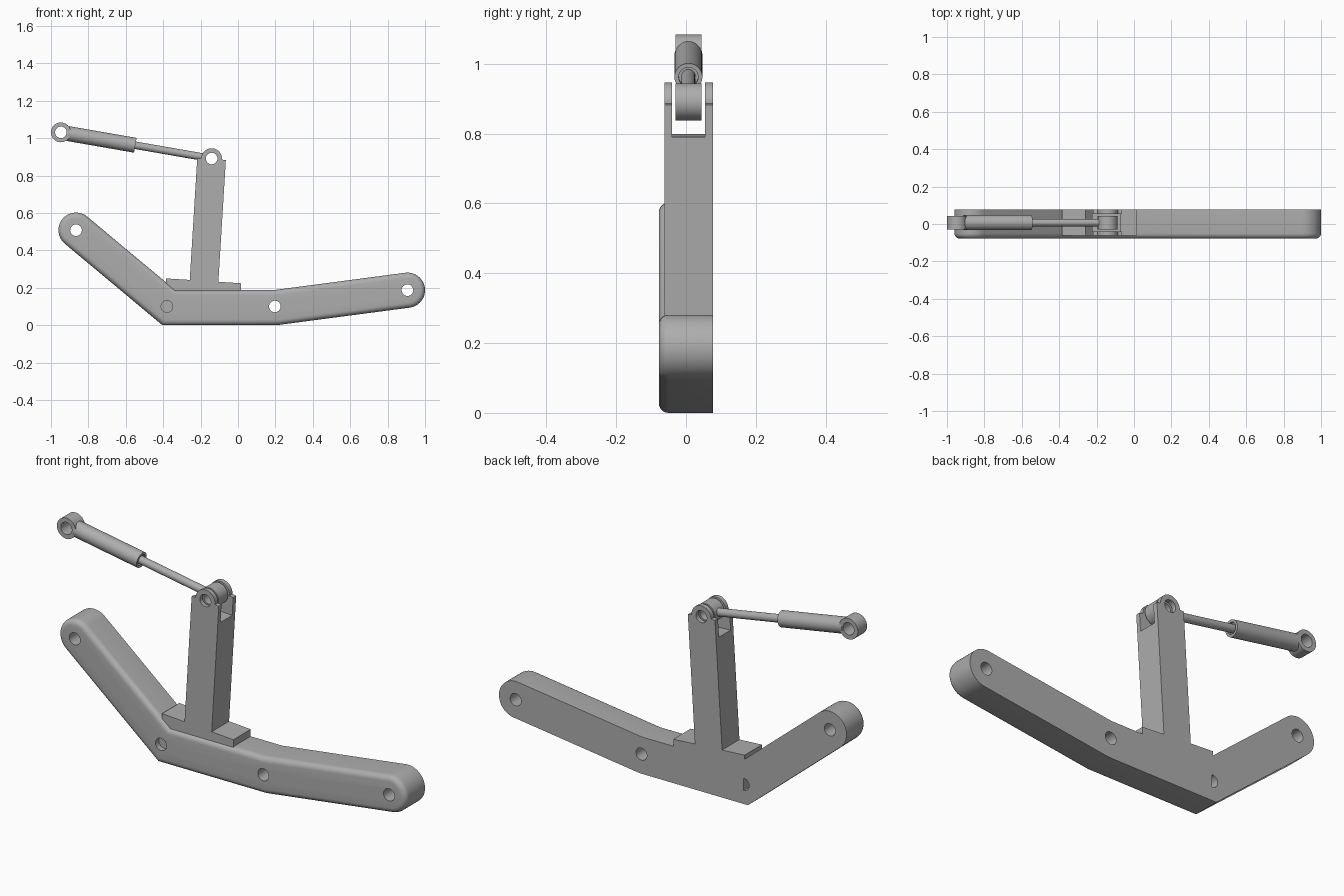
import bpy, bmesh
from math import sin, cos, pi, atan2, radians, hypot
from mathutils import Vector, Matrix

cube = bpy.data.objects.get("Cube")
if cube:
    bpy.data.objects.remove(cube, do_unlink=True)

steel = bpy.data.materials.new("grey_steel")
steel.use_nodes = True
GREY = (0.42, 0.42, 0.42, 1)
steel.diffuse_color = GREY
steel.node_tree.nodes["Principled BSDF"].inputs["Base Color"].default_value = GREY


def arc(cx, cz, r, start, end, steps=24):
    return [(cx + r * cos(start + (end - start) * i / steps),
             cz + r * sin(start + (end - start) * i / steps)) for i in range(steps + 1)]


def circle(cx, cz, r):
    return arc(cx, cz, r, 0, 2 * pi, 40)[:-1]


def make_object(name, bm):
    bmesh.ops.recalc_face_normals(bm, faces=bm.faces)
    mesh = bpy.data.meshes.new(name)
    bm.to_mesh(mesh)
    bm.free()
    mesh.materials.append(steel)
    obj = bpy.data.objects.new(name, mesh)
    bpy.context.collection.objects.link(obj)
    return obj


def prism(name, outline, y0, y1, front_round=0):
    """Extrude an x-z outline along y, optionally rounding the front rim."""
    bm = bmesh.new()
    front = bm.faces.new([bm.verts.new((x, y0, z)) for x, z in outline])
    rim = list(front.edges)
    out = bmesh.ops.extrude_face_region(bm, geom=[front], use_keep_orig=True)
    moved = [g for g in out["geom"] if isinstance(g, bmesh.types.BMVert)]
    bmesh.ops.translate(bm, verts=moved, vec=(0, y1 - y0, 0))
    if front_round:
        bmesh.ops.bevel(bm, geom=rim, offset=front_round, segments=5,
                        profile=0.5, affect='EDGES')
    return make_object(name, bm)


def cut(obj, outline, y0, y1):
    cutter = prism("cutter", outline, y0, y1)
    cutter.hide_render = True
    mod = obj.modifiers.new("cut", 'BOOLEAN')
    mod.operation = 'DIFFERENCE'
    mod.solver = 'EXACT'
    mod.object = cutter
    bpy.context.view_layer.objects.active = obj
    bpy.ops.object.modifier_apply(modifier=mod.name)
    bpy.data.objects.remove(cutter, do_unlink=True)


def lathe(name, profile, origin, direction, sides=32):
    """Closed (distance, radius) profile turned about an axis."""
    bm = bmesh.new()
    rings = [[bm.verts.new((r * cos(2 * pi * k / sides), r * sin(2 * pi * k / sides), d))
              for k in range(sides)] for d, r in profile]
    for a, b in zip(rings, rings[1:]):
        for k in range(sides):
            n = (k + 1) % sides
            bm.faces.new((a[k], a[n], b[n], b[k]))
    bm.faces.new(rings[0])
    bm.faces.new(rings[-1])
    turn = direction.to_track_quat('Z', 'Y').to_matrix().to_4x4()
    bm.transform(Matrix.Translation(origin) @ turn)
    return make_object(name, bm)


# Bent beam: constant-width bar with round ends
HALF_Y, R, HOLE = 0.078, 0.094, 0.031
left_end, bend_a, bend_b, right_end = (-0.866, 0.508), (-0.37, R), (0.2, R), (0.906, 0.187)
slope_l = atan2(left_end[1] - R, left_end[0] - bend_a[0])
slope_r = atan2(right_end[1] - R, right_end[0] - bend_b[0])


def miter(point, half_angle, side):
    return (point[0] + side * R * abs(sin(half_angle) / cos(half_angle))
            * (1 if half_angle > 0 else -1), point[1] + side * R)


turn_l, turn_r = (pi - slope_l) / 2, -slope_r / 2
outline = [miter(bend_a, turn_l, -1), miter(bend_b, turn_r, -1)]
outline += arc(*right_end, R, slope_r - pi / 2, slope_r + pi / 2)
outline += [miter(bend_b, turn_r, 1), miter(bend_a, turn_l, 1)]
outline += arc(*left_end, R, slope_l - pi / 2, slope_l + pi / 2)
beam = prism("bent_beam", outline, -HALF_Y, HALF_Y, front_round=0.028)
for x, z in (left_end, (0.197, 0.1), right_end):
    cut(beam, circle(x, z, HOLE), -0.2, 0.2)
# Blind hole at the sharp bend, half covered at the back
cut(beam, circle(-0.38, 0.1, HOLE), -0.2, -0.05)
cut(beam, arc(-0.38, 0.1, HOLE, pi / 2, 3 * pi / 2), 0.02, 0.2)

# Upright post with foot plate and forked top
pin = (-0.141, 0.891)
post_shape = [(-0.385, 0.15), (0.017, 0.15), (0.017, 0.224), (-0.105, 0.232), (-0.065, 0.882)]
post_shape += arc(*pin, 0.055, -0.1, pi - 0.03)
post_shape += [(-0.218, 0.892), (-0.258, 0.242), (-0.385, 0.25)]
post = prism("forked_post", post_shape, -0.062, HALF_Y)
cut(post, [(-0.4, 0.81), (0.1, 0.78), (0.1, 1.1), (-0.4, 1.1)], -0.04, 0.054)
cut(post, circle(*pin, HOLE), -0.2, 0.2)

# Hydraulic cylinder: two eyes, barrel and rod
far = (-0.947, 1.031)
MID = 0.007
axis = Vector((pin[0] - far[0], 0, pin[1] - far[1]))
length = axis.length
start = Vector((far[0], MID, far[1]))
parts = [beam, post]
for name, centre in (("barrel_eye", far), ("rod_eye", pin)):
    eye = prism(name, circle(*centre, 0.053), MID - 0.037, MID + 0.037)
    cut(eye, circle(*centre, HOLE), -0.2, 0.2)
    parts.append(eye)
parts.append(lathe("cylinder_barrel",
                   [(0.037, 0.04), (0.404, 0.04), (0.404, 0.028), (0.39, 0.028)],
                   start, axis))
parts.append(lathe("piston_rod", [(0.38, 0.02), (length - 0.04, 0.02)], start, axis, 24))

# Smooth round surfaces, keep edges crisp
bpy.ops.object.select_all(action='DESELECT')
for obj in parts:
    obj.select_set(True)
bpy.context.view_layer.objects.active = beam
bpy.ops.object.shade_smooth_by_angle(angle=radians(30))
